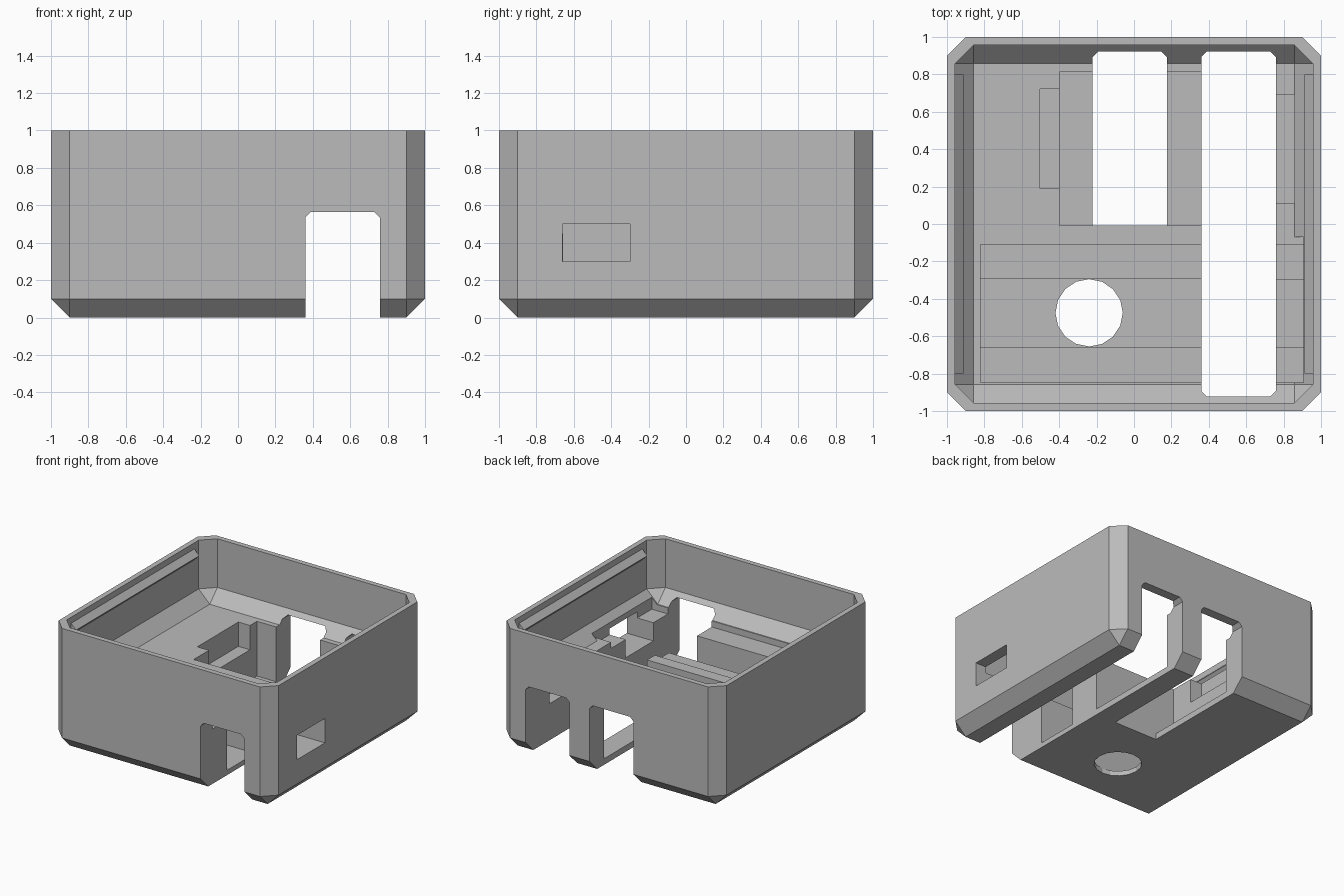
import bpy, bmesh, math

cube = bpy.data.objects.get("Cube")
if cube:
    bpy.data.objects.remove(cube, do_unlink=True)

grey = bpy.data.materials.new("plain grey")
grey.use_nodes = True
COLOR = (0.5, 0.5, 0.5, 1)
grey.diffuse_color = COLOR
grey.node_tree.nodes["Principled BSDF"].inputs["Base Color"].default_value = COLOR


def hull(name, points):
    """Convex solid around the given points."""
    bm = bmesh.new()
    for p in points:
        bm.verts.new(p)
    bmesh.ops.convex_hull(bm, input=bm.verts[:])
    bmesh.ops.dissolve_limit(bm, angle_limit=0.01, verts=bm.verts[:], edges=bm.edges[:])
    bmesh.ops.recalc_face_normals(bm, faces=bm.faces[:])
    mesh = bpy.data.meshes.new(name)
    bm.to_mesh(mesh)
    bm.free()
    mesh.materials.append(grey)
    ob = bpy.data.objects.new(name, mesh)
    bpy.context.collection.objects.link(ob)
    return ob


def tub(name, half, low, high, chamfer=0.1):
    """Block with chamfered upright corners and chamfered bottom edges."""
    c = half - chamfer
    pts = []
    for sx in (-1, 1):
        for sy in (-1, 1):
            pts.append((sx * c, sy * c, low))
            for z in (low + chamfer, high):
                pts += [(sx * half, sy * c, z), (sx * c, sy * half, z)]
    return hull(name, pts)


def box(name, xs, ys, zs):
    return hull(name, [(x, y, z) for x in xs for y in ys for z in zs])


def slot(name, x0, x1, y0, y1, top=0.565, c=0.03):
    """Open-bottomed slot with clipped top corners."""
    profile = [(x0, -0.1), (x1, -0.1), (x1, top - c), (x1 - c, top),
               (x0 + c, top), (x0, top - c)]
    return hull(name, [(x, y, z) for x, z in profile for y in (y0, y1)])


def carve(target, cutter):
    mod = target.modifiers.new("cut", "BOOLEAN")
    mod.operation, mod.solver, mod.object = "DIFFERENCE", "EXACT", cutter
    bpy.context.view_layer.update()
    graph = bpy.context.evaluated_depsgraph_get()
    mesh = bpy.data.meshes.new_from_object(target.evaluated_get(graph))
    target.modifiers.clear()
    target.data = mesh
    bpy.data.objects.remove(cutter, do_unlink=True)


# Outer case, hollowed down to a thick base
case = tub("case_body", 1.0, 0.0, 1.0)
carve(case, tub("cavity", 0.957, 0.5, 1.2))

# Front bay: wide shallow ledge, deep channel, side window and round hole
carve(case, box("bay_ledge", (-0.82, 0.905), (-0.848, -0.11), (0.45, 0.56)))
carve(case, box("bay_channel", (-0.82, 0.5), (-0.657, -0.293), (0.04, 0.55)))
carve(case, box("side_window", (0.6, 1.1), (-0.66, -0.3), (0.3, 0.5)))
hole = [(-0.24 + 0.18 * math.cos(a), -0.475 + 0.18 * math.sin(a), z)
        for a in [math.tau * i / 16 for i in range(16)] for z in (-0.1, 0.2)]
carve(case, hull("round_hole", hole))

# Rear bay with side recesses
carve(case, box("rear_bay", (-0.397, 0.5), (-0.008, 0.813), (0.05, 0.57)))
carve(case, box("left_recess", (-0.503, -0.3), (0.19, 0.723), (0.3, 0.55)))
carve(case, box("right_recess", (0.6, 0.859), (0.112, 0.69), (0.3, 0.52)))
carve(case, box("wall_relief", (0.7, 0.905), (-0.84, -0.07), (0.5, 0.56)))

# Slots through the base and end walls
carve(case, slot("long_slot", 0.36, 0.758, -1.1, 1.1))
carve(case, slot("short_slot", -0.222, 0.177, -0.0085, 1.1))
case.data.name = "case_body"

# Snap ridges along the two side walls
for side, name in ((-1, "right_snap_ridge"), (1, "left_snap_ridge")):
    profile = [(0.965, 0.95), (0.957, 0.95), (0.912, 0.905), (0.957, 0.86), (0.965, 0.86)]
    hull(name, [(side * x, y, z) for x, z in profile for y in (-0.8, 0.8)])
